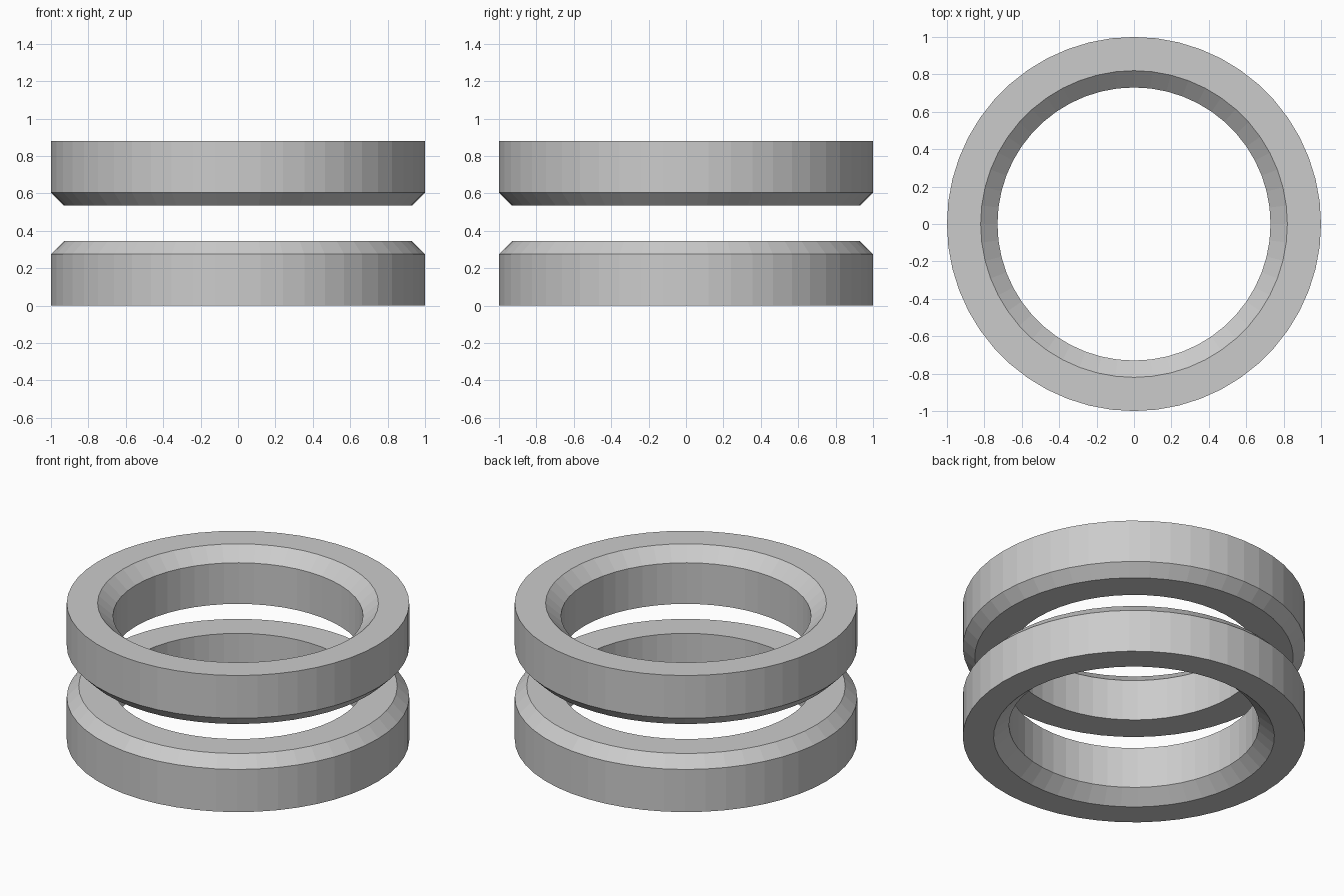
import bpy
import bmesh
import math

SEGMENTS = 52
HEIGHT = 0.88

cube = bpy.data.objects.get("Cube")
if cube:
    bpy.data.objects.remove(cube, do_unlink=True)

grey = bpy.data.materials.new("light grey")
grey.use_nodes = True
grey.diffuse_color = (0.6, 0.6, 0.6, 1)
grey.node_tree.nodes["Principled BSDF"].inputs["Base Color"].default_value = grey.diffuse_color

# Cross-section as (radius, z): bevelled outside at the top, inside at the bottom
PROFILE = [(0.82, 0), (1, 0), (1, 0.275), (0.93, 0.345), (0.73, 0.345), (0.73, 0.08)]


def make_ring(name, profile):
    """Revolve a closed cross-section around the z axis."""
    bm = bmesh.new()
    loops = []
    for i in range(SEGMENTS):
        a = math.tau * i / SEGMENTS
        loops.append([bm.verts.new((r * math.cos(a), r * math.sin(a), z)) for r, z in profile])
    count = len(profile)
    for i, loop in enumerate(loops):
        following = loops[(i + 1) % SEGMENTS]
        for j in range(count):
            k = (j + 1) % count
            bm.faces.new((loop[j], following[j], following[k], loop[k]))
    bmesh.ops.recalc_face_normals(bm, faces=bm.faces)
    mesh = bpy.data.meshes.new(name)
    bm.to_mesh(mesh)
    bm.free()
    mesh.materials.append(grey)
    ring = bpy.data.objects.new(name, mesh)
    bpy.context.collection.objects.link(ring)
    return ring


# Two matching rings, the upper one flipped to face the lower
make_ring("lower_ring", PROFILE)
make_ring("upper_ring", [(r, HEIGHT - z) for r, z in PROFILE])
